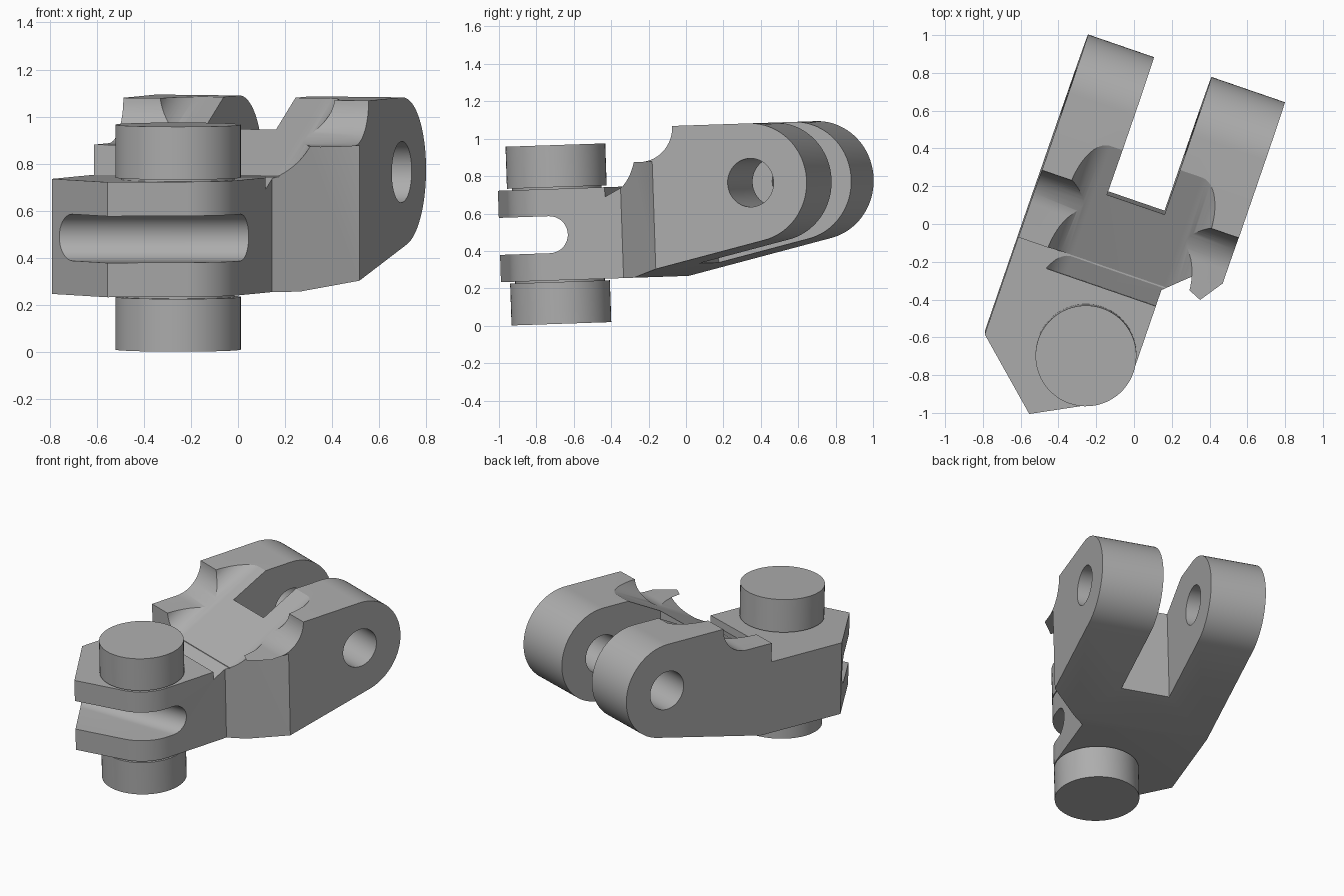
import bpy
import bmesh
from math import radians, cos, sin
from mathutils import Matrix, Vector

old = bpy.data.objects.get("Cube")
if old:
    bpy.data.objects.remove(old, do_unlink=True)

# Whole link is turned in plan and tipped slightly back
TILT = Matrix.Rotation(radians(1.93), 4, 'X')
POSE = TILT @ Matrix.Rotation(radians(-19), 4, 'Z')

metal = bpy.data.materials.new("grey metal")
metal.use_nodes = True
GREY = (0.42, 0.42, 0.42, 1)
metal.diffuse_color = GREY
metal.node_tree.nodes["Principled BSDF"].inputs["Base Color"].default_value = GREY


def arc(cx, cy, r, start, end, steps=24):
    angles = [radians(start + (end - start) * i / steps) for i in range(steps + 1)]
    return [(cx + r * cos(a), cy + r * sin(a)) for a in angles]


def prism(name, points, sweep, pose=POSE):
    """Solid made by sweeping a closed outline along a vector."""
    bm = bmesh.new()
    face = bm.faces.new([bm.verts.new(p) for p in points])
    swept = bmesh.ops.extrude_face_region(bm, geom=[face], use_keep_orig=True)
    moved = [g for g in swept["geom"] if isinstance(g, bmesh.types.BMVert)]
    bmesh.ops.translate(bm, verts=moved, vec=Vector(sweep))
    bmesh.ops.recalc_face_normals(bm, faces=bm.faces)
    mesh = bpy.data.meshes.new(name)
    bm.to_mesh(mesh)
    bm.free()
    mesh.transform(pose)
    mesh.materials.append(metal)
    obj = bpy.data.objects.new(name, mesh)
    bpy.context.collection.objects.link(obj)
    return obj


def select(obj):
    bpy.ops.object.select_all(action='DESELECT')
    obj.select_set(True)
    bpy.context.view_layer.objects.active = obj


def combine(target, tool, operation='DIFFERENCE'):
    tool.hide_render = True
    mod = target.modifiers.new(tool.name, 'BOOLEAN')
    mod.operation = operation
    mod.solver = 'EXACT'
    mod.object = tool
    select(target)
    bpy.ops.object.modifier_apply(modifier=mod.name)
    bpy.data.objects.remove(tool, do_unlink=True)


LEFT, RIGHT = -0.565, 0.537
PIN = (-0.024, -0.712)
R = 0.267
EYE = (0.577, 0.753)

# Side outline: nose plate, stepped shelf, fillet, rounded fork end
side = [(-1.3, 0.266), (-0.17, 0.266)]
side += arc(*EYE, 0.317, -78, 90, 40)
side += arc(-0.042, 1.07, 0.187, 0, -90, 16)
side += [(-0.238, 0.883), (-0.238, 0.755), (-1.3, 0.755)]
body = prism("link_body", [(-0.8, v, z) for v, z in side], (1.6, 0, 0))

# Plan outline: angled nose with a round corner under the pin
plan = [(LEFT, 1.0), (LEFT, -0.786), (-0.205, -1.108)]
plan += arc(*PIN, R, -64, 0)
plan += [(PIN[0] + R, -0.26), (RIGHT, -0.26), (RIGHT, 1.0)]
combine(body, prism("plan_limit", [(u, v, 0.1) for u, v in plan], (0, 0, 1.2)), 'INTERSECT')

# Slanted shoulder below the shelf on one side
corner = [(PIN[0] + R, -0.26), (0.4, -0.4), (0.7, -0.4), (0.7, 0.187), (RIGHT, 0.025)]
combine(body, prism("shoulder_cut", [(u, v, 0.1) for u, v in corner], (0, 0, 0.783)))

# Round-bottomed trough climbing towards the fork
v0, length, slope, r = -0.35, 0.95, 0.5, 0.135
z0 = 0.943 + slope * (v0 - 0.13)
trough = [(-0.4, z0 + 0.8)] + arc(-0.4 + r, z0 + r, r, 180, 270, 16)
trough += arc(0.385 - r, z0 + r, r, 270, 360, 16) + [(0.385, z0 + 0.8)]
combine(body, prism("trough_cut", [(u, v0, z) for u, z in trough], (0, length, slope * length)))

# Gap between the fork arms
gap = [(-0.196, 0.13), (0.126, 0.13), (0.126, 1.2), (-0.196, 1.2)]
combine(body, prism("fork_gap", [(u, v, 0) for u, v in gap], (0, 0, 1.4)))

# Cross hole through both arms
eye = arc(*EYE, 0.13, 0, 352.5, 47)
combine(body, prism("eye_hole", [(-0.9, v, z) for v, z in eye], (1.8, 0, 0)))

# Round-ended slot across the nose
slot = [(-1.5, 0.412)] + arc(-0.714, 0.511, 0.099, -90, 90) + [(-1.5, 0.61)]
combine(body, prism("nose_slot", [(-1.5, y, z) for y, z in slot], (3, 0, 0), TILT))

# Pin heads above and below the nose, each on a narrow neck
parts = [body]
for name, bottom, height, radius in (
        ("upper_pin", 0.764, 0.225, R), ("lower_pin", 0.033, 0.224, R),
        ("upper_neck", 0.745, 0.03, 0.24), ("lower_neck", 0.25, 0.03, 0.24)):
    ring = arc(*PIN, radius, 0, 354.375, 63)
    parts.append(prism(name, [(u, v, bottom) for u, v in ring], (0, 0, height)))

for part in parts:
    select(part)
    bpy.ops.object.shade_smooth_by_angle(angle=radians(25))
